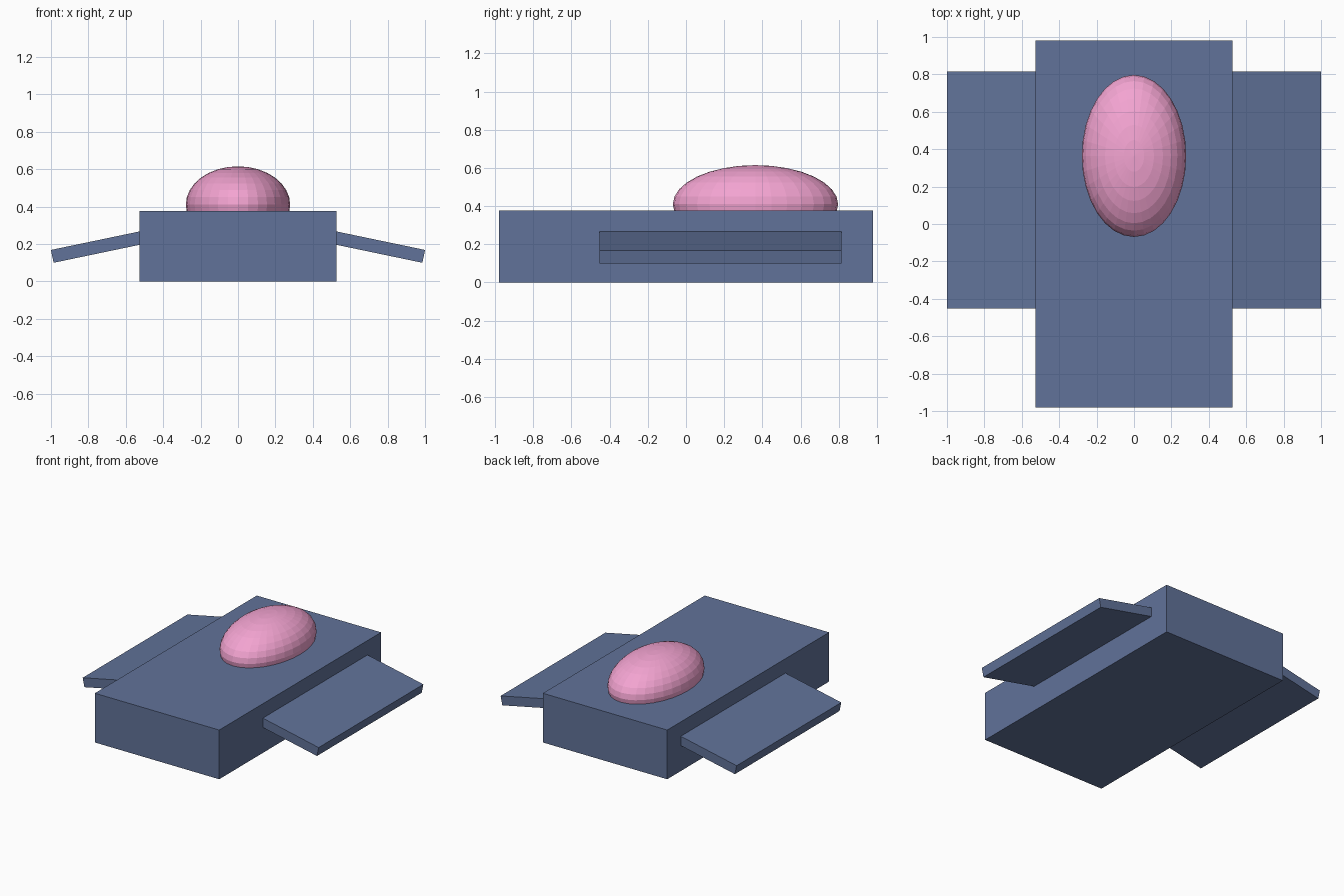
import bpy, math

if "Cube" in bpy.data.objects:
    bpy.data.objects.remove(bpy.data.objects["Cube"])

def material(name, color):
    m = bpy.data.materials.new(name)
    m.diffuse_color = (*color, 1)
    m.use_nodes = True
    m.node_tree.nodes["Principled BSDF"].inputs["Base Color"].default_value = m.diffuse_color
    return m

BLUE = material("slate blue", (0.12, 0.17, 0.32))
PINK = material("pink", (0.90, 0.37, 0.64))

def box(name, location, size, tilt=0):
    bpy.ops.mesh.primitive_cube_add(size=1, location=location, rotation=(0, tilt, 0))
    ob = bpy.context.object
    ob.name = name
    ob.scale = size
    ob.data.materials.append(BLUE)
    return ob

# Main slab
box("body", (0, 0, 0.1885), (1.054, 1.96, 0.377))

# Drooping side wings, sunk slightly into the body
TILT = math.radians(11.8)
LENGTH, THICK = 0.54, 0.07
TIP_X, TIP_Z = 0.993, 0.1335      # middle of the outer end face
for side, label in ((1, "right"), (-1, "left")):
    x = TIP_X - LENGTH / 2 * math.cos(TILT)
    z = TIP_Z + LENGTH / 2 * math.sin(TILT)
    box(label + "_wing", (side * x, 0.182, z), (LENGTH, 1.268, THICK), side * TILT)

# Faceted canopy dome
bpy.ops.mesh.primitive_uv_sphere_add(segments=32, ring_count=16, radius=1, location=(0, 0.364, 0.41))
canopy = bpy.context.object
canopy.name = "canopy"
canopy.scale = (0.279, 0.433, 0.205)
canopy.data.materials.append(PINK)
